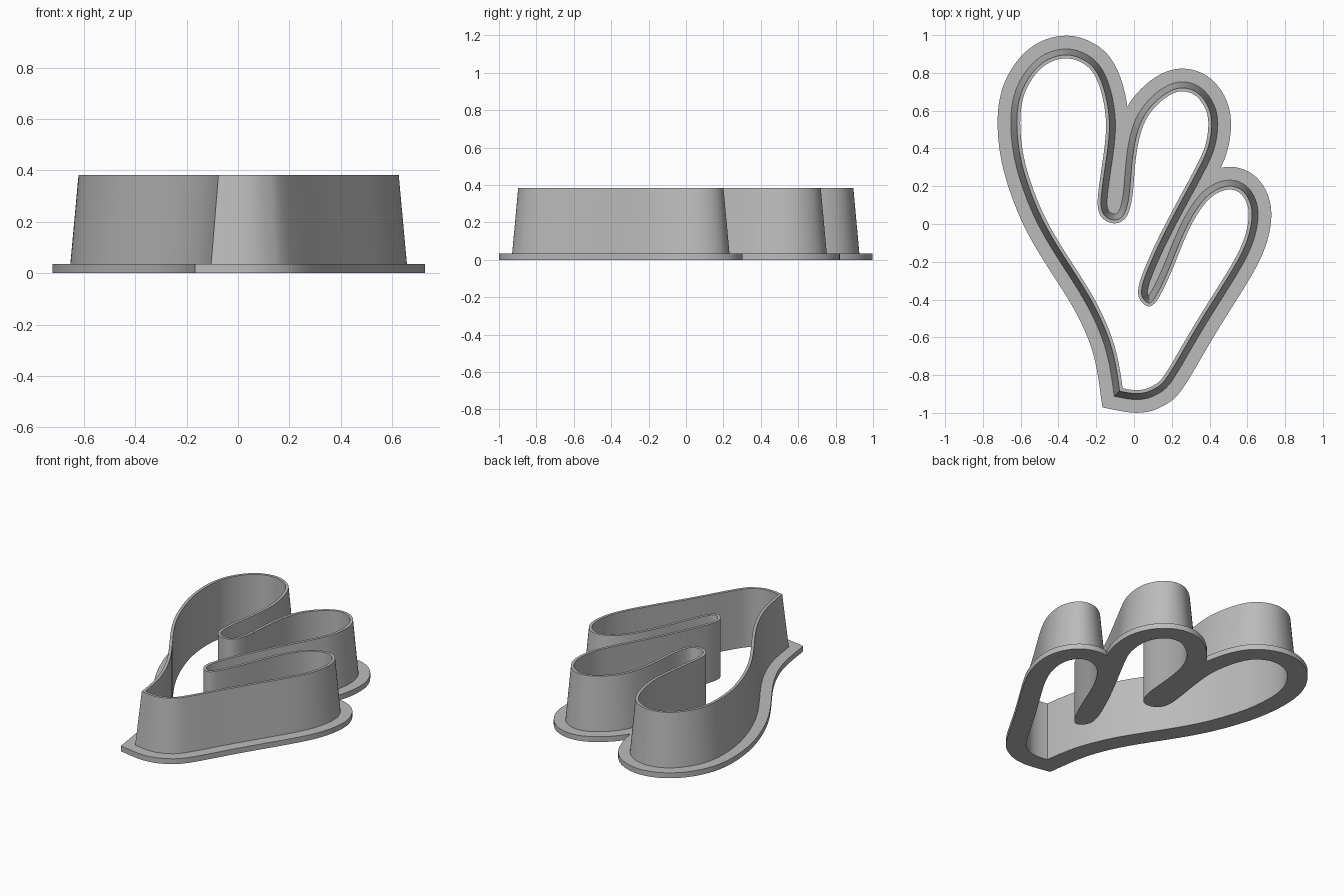
import bpy
import bmesh
import math
from mathutils import Vector

if "Cube" in bpy.data.objects:
    bpy.data.objects.remove(bpy.data.objects["Cube"], do_unlink=True)

# Inner outline in hundredths, clockwise from the sharp corner
OUTLINE = [
    (-6, -87), (-9.5, -66), (-18, -45), (-28, -28), (-39, -11), (-49, 7),
    (-57, 29), (-60, 46), (-60, 61), (-56.5, 73), (-48, 84), (-37, 88),
    (-28.5, 86), (-22, 81), (-17.5, 71), (-15, 58), (-15, 45), (-18, 24),
    (-19.5, 10), (-17, 3), (-10.5, 0), (-4, 3), (-1, 13), (0, 24), (1.5, 39.5),
    (5, 53), (11, 62), (19, 68.5), (26, 70.5), (33, 68), (38, 61), (39.5, 53),
    (38, 42), (33, 30.5), (16.5, 0), (7.5, -19), (2.5, -32), (2.5, -39.5),
    (7.5, -44), (12.5, -40.5), (20, -25), (25.5, -11), (31, 1), (37.5, 11),
    (44, 16.5), (51, 18.5), (57, 16), (60.5, 9), (60.5, 1), (58, -9),
    (51, -23), (32, -53), (16.5, -80), (11, -85), (6, -87.5), (0, -88),
]
STEPS = 6
BASE_TOP, WALL_TOP = 0.035, 0.383
LIP, WALL_FOOT, FLANGE = 0.018, 0.05, 0.12


def smooth_outline(points):
    """Spline through the points, with a sharp corner at the first one."""
    pts = [Vector(p) / 100 for p in points]
    pts = [pts[0]] + pts + [pts[0], pts[0]]
    dense = []
    for a, b, c, d in zip(pts, pts[1:], pts[2:], pts[3:]):
        for i in range(STEPS):
            t = i / STEPS
            dense.append(0.5 * (2 * b + (c - a) * t + (2 * a - 5 * b + 4 * c - d) * t ** 2
                                + (3 * b - a - 3 * c + d) * t ** 3))
    n = len(dense)
    for _ in range(8):
        dense = [dense[0]] + [(dense[i - 1] + 2 * dense[i] + dense[(i + 1) % n]) / 4
                              for i in range(1, n)]
    return dense


def offset(loop, distance):
    """Move the loop outwards with mitred corners."""
    result = []
    for i, p in enumerate(loop):
        a = (p - loop[i - 1]).normalized()
        b = (loop[(i + 1) % len(loop)] - p).normalized()
        normal = Vector((-a.y - b.y, a.x + b.x)).normalized()
        result.append(p + normal * distance / max(normal.dot(Vector((-a.y, a.x))), 0.5))
    return result


def trim(loop, source, distance):
    """Drop points that fall too near another stretch of the source."""
    return [p for p in loop if min((p - q).length for q in source) > distance - 0.002]


def add_ring(bm, loop, z):
    return [bm.verts.new((p.x, p.y, z)) for p in loop]


def finish(bm, name, material):
    bmesh.ops.recalc_face_normals(bm, faces=bm.faces)
    mesh = bpy.data.meshes.new(name)
    bm.to_mesh(mesh)
    bm.free()
    mesh.materials.append(material)
    obj = bpy.data.objects.new(name, mesh)
    bpy.context.collection.objects.link(obj)
    bpy.ops.object.select_all(action='DESELECT')
    obj.select_set(True)
    bpy.context.view_layer.objects.active = obj
    bpy.ops.object.shade_smooth_by_angle(angle=math.radians(35))


grey = bpy.data.materials.new("plain_grey")
grey.use_nodes = True
colour = (0.5, 0.5, 0.5, 1)
grey.diffuse_color = colour
grey.node_tree.nodes["Principled BSDF"].inputs["Base Color"].default_value = colour

inner = smooth_outline(OUTLINE)

# Tapered cutting wall
bm = bmesh.new()
rings = [add_ring(bm, inner, BASE_TOP), add_ring(bm, inner, WALL_TOP),
         add_ring(bm, offset(inner, LIP), WALL_TOP),
         add_ring(bm, offset(inner, WALL_FOOT), BASE_TOP)]
for k in range(4):
    low, high = rings[k], rings[(k + 1) % 4]
    for i in range(len(inner)):
        bm.faces.new((low[i - 1], low[i], high[i], high[i - 1]))
finish(bm, "cutting_wall", grey)

# Flat flange around the outline, filling the narrow gaps
bm = bmesh.new()
edges = []
for loop in (inner, trim(offset(inner, FLANGE), inner, FLANGE)):
    ring = add_ring(bm, loop, 0)
    edges += [bm.edges.new((ring[i - 1], ring[i])) for i in range(len(ring))]
bmesh.ops.triangle_fill(bm, edges=edges, use_beauty=True, normal=(0, 0, 1))
top = bmesh.ops.extrude_face_region(bm, geom=bm.faces[:], use_keep_orig=True)
bmesh.ops.translate(bm, vec=(0, 0, BASE_TOP),
                    verts=[g for g in top["geom"] if isinstance(g, bmesh.types.BMVert)])
finish(bm, "base_flange", grey)
